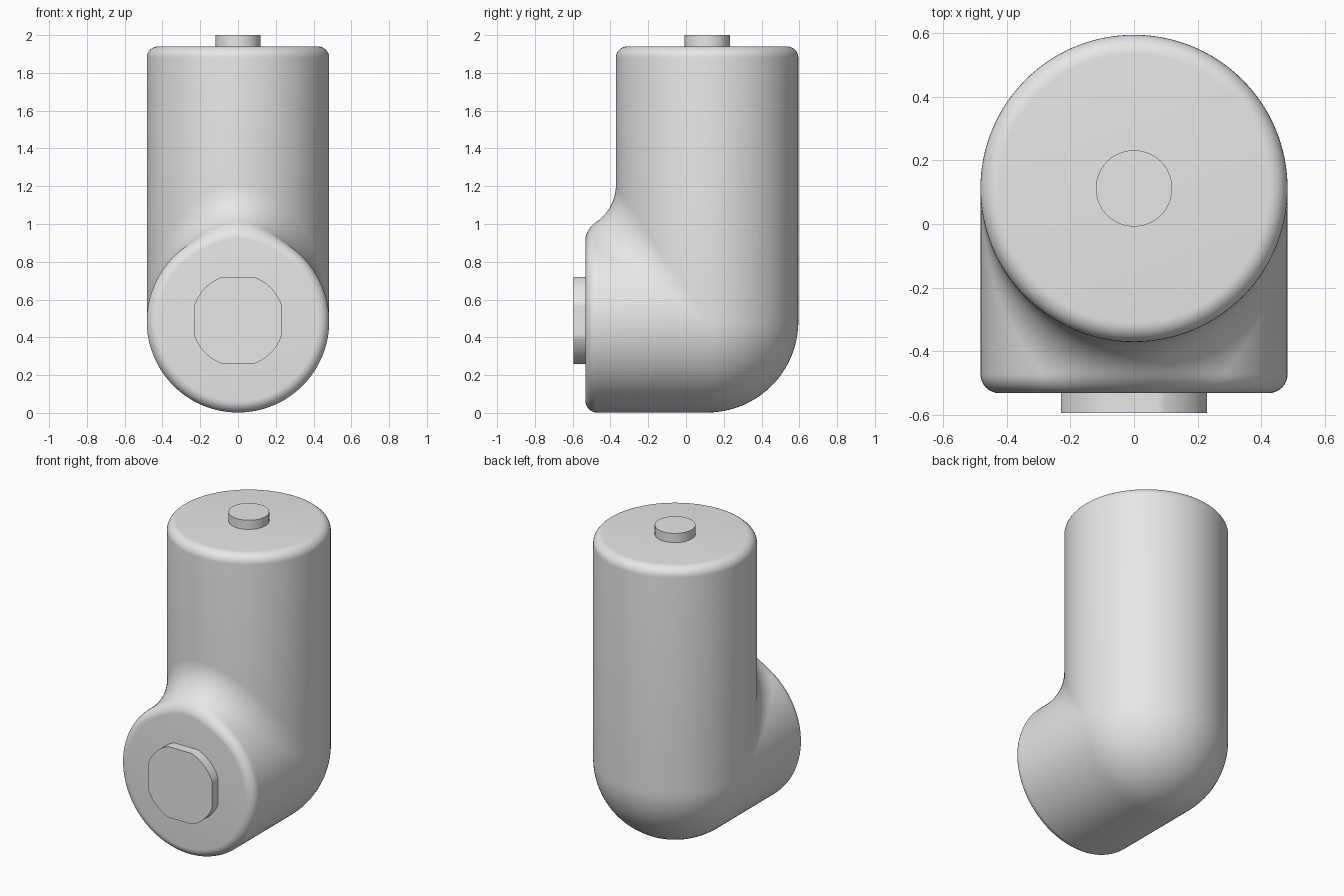
import bpy, bmesh, math
from math import sin, cos, pi
from mathutils import Vector

if "Cube" in bpy.data.objects:
    bpy.data.objects.remove(bpy.data.objects["Cube"])

R, FIL, RND = 0.483, 0.24, 0.06        # pipe radius, inner fillet, end rounding
CY, CZ = 0.112, 0.485                  # axis of upright leg (y) and of front leg (z)
FRONT, TOP = -0.532, 1.94              # flat ends of the two legs
N, ARC, BEV = 128, 20, 8

grey = bpy.data.materials.new("plain_grey")
grey.diffuse_color = (0.8, 0.8, 0.8, 1)
grey.use_nodes = True
grey.node_tree.nodes["Principled BSDF"].inputs["Base Color"].default_value = grey.diffuse_color


def loft(name, rings):
    """Closed solid through a list of rings, capped at both ends."""
    bm = bmesh.new()
    vs = [[bm.verts.new(p) for p in ring] for ring in rings]
    n = len(rings[0])
    for a, b in zip(vs, vs[1:]):
        for i in range(n):
            j = (i + 1) % n
            bm.faces.new((a[i], a[j], b[j], b[i]))
    bm.faces.new(vs[0])
    bm.faces.new(vs[-1])
    bmesh.ops.remove_doubles(bm, verts=bm.verts, dist=1e-5)
    bmesh.ops.recalc_face_normals(bm, faces=bm.faces)
    me = bpy.data.meshes.new(name)
    bm.to_mesh(me)
    bm.free()
    me.materials.append(grey)
    ob = bpy.data.objects.new(name, me)
    bpy.context.collection.objects.link(ob)
    bpy.ops.object.select_all(action='DESELECT')
    ob.select_set(True)
    bpy.context.view_layer.objects.active = ob
    bpy.ops.object.shade_smooth_by_angle(angle=math.radians(35))
    return ob


def fillet(t, e):
    """Rolling-ball fillet in the inner corner: e=0 on front leg, e=1 on upright."""
    s, c = sin(t), cos(t)
    ctr = Vector(((R + FIL) * s, CY - (R + FIL) * c, CZ + (R + FIL) * c))
    a, b = Vector((-s, 0, -c)), Vector((-s, c, 0))
    w = math.acos(min(1, s * s))
    if w < 1e-4:
        return ctr + FIL * a
    return ctr + FIL * (a * sin((1 - e) * w) + b * sin(e * w)) / sin(w)


def fillet_at(t, y):
    """Fillet parameter reached at depth y."""
    c = cos(t)
    over = y - (CY - (R + FIL) * c)
    if c < 1e-4 or over <= 0:
        return 0
    w = math.acos(min(1, sin(t) ** 2))
    return math.asin(min(1, over * sin(w) / (FIL * c))) / w


def front_wall(t, y, inset):
    e = fillet_at(t, y)
    p = fillet(t, e) if e > 0 else Vector((R * sin(t), y, CZ + R * cos(t)))
    d = Vector((p.x, 0, p.z - CZ))
    return p - d.normalized() * inset


def corner(t, k):
    """Concave fillet on the upper half, ball-shaped heel on the lower half."""
    c = cos(t)
    if c > -1e-6:
        e0 = fillet_at(t, FRONT + RND)
        return fillet(t, e0 + (1 - e0) * k)
    return Vector((R * sin(t), CY - R * c * sin(k * pi / 2), CZ + R * c * cos(k * pi / 2)))


# Elbow body: front rounding, corner, top rounding
ts = [2 * pi * i / N for i in range(N)]
rings = []
for i in range(BEV, -1, -1):
    a = pi / 2 * i / BEV
    rings.append([front_wall(t, FRONT + RND * (1 - sin(a)), RND * (1 - cos(a))) for t in ts])
for k in range(ARC + 1):
    rings.append([corner(t, k / ARC) for t in ts])
for i in range(BEV + 1):
    a = pi / 2 * i / BEV
    r = R - RND * (1 - cos(a))
    rings.append([Vector((r * sin(t), CY - r * cos(t), TOP - RND * (1 - sin(a)))) for t in ts])
loft("elbow_body", rings)

# Round stud on top
loft("top_stud", [[(0.12 * sin(t), CY - 0.12 * cos(t), z) for t in ts] for z in (TOP - 0.02, 2.0)])


# Front stud: disc with four flats
def flat(v):
    return max(-0.23, min(0.23, v))


loft("front_stud", [[(flat(0.245 * sin(t)), y, 0.49 + flat(0.245 * cos(t))) for t in ts]
                    for y in (FRONT + 0.02, -0.595)])
